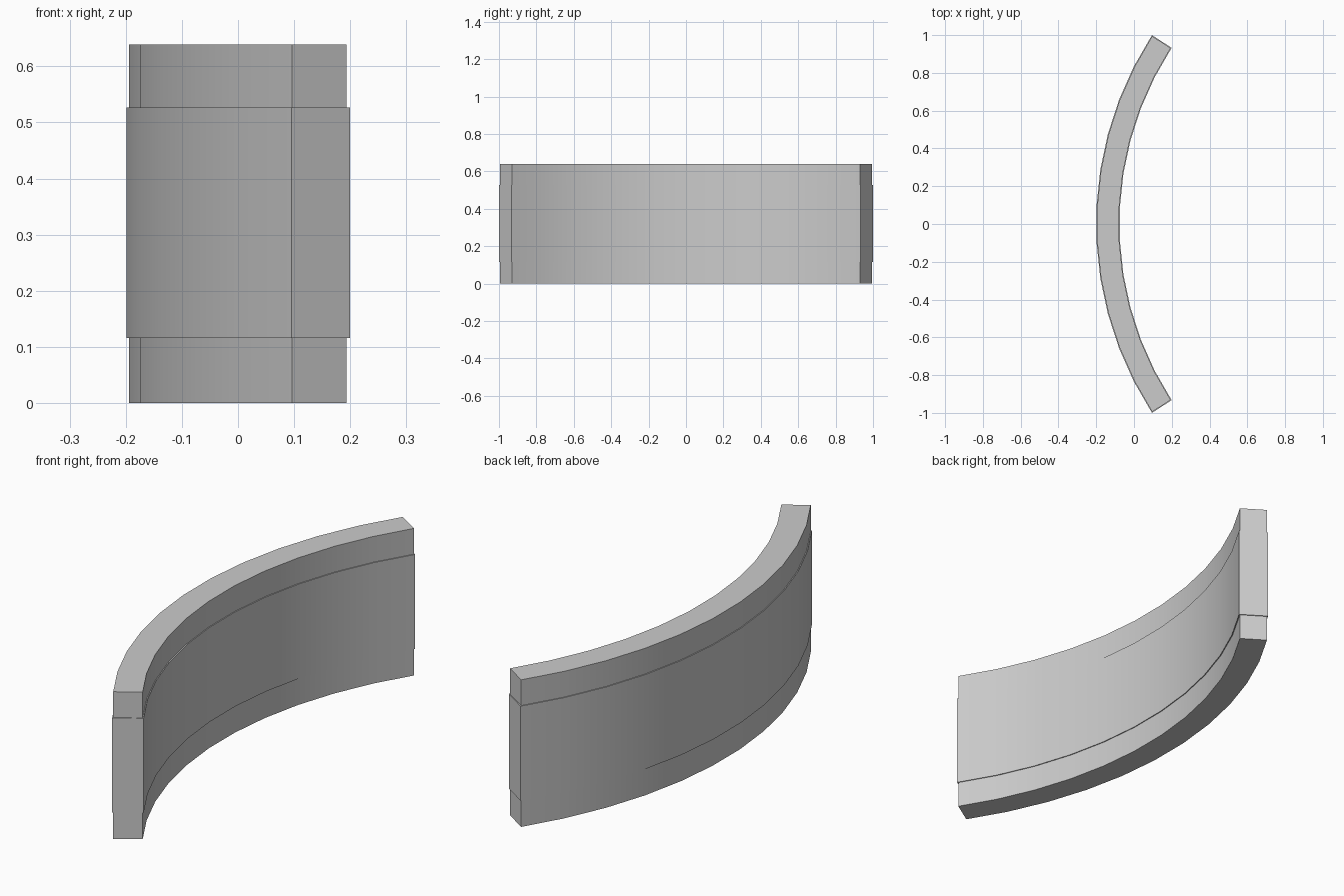
import bpy, bmesh, math

if "Cube" in bpy.data.objects:
    bpy.data.objects.remove(bpy.data.objects["Cube"])

CENTRE_X = 1.635          # centre of curvature
R_OUT, R_IN = 1.836, 1.712
HALF = math.radians(33)
SEGS = 11


def grey(name, v):
    mat = bpy.data.materials.new(name)
    mat.diffuse_color = (v, v, v, 1)
    mat.use_nodes = True
    mat.node_tree.nodes["Principled BSDF"].inputs["Base Color"].default_value = mat.diffuse_color
    return mat


def arc_block(name, z0, z1, inset=0.0, mat=None):
    """Curved wall block, inset equally on its faces and ends."""
    bm = bmesh.new()
    rings = []
    for i in range(SEGS + 1):
        a = -HALF + 2 * HALF * i / SEGS
        trim = inset if i == 0 else -inset if i == SEGS else 0
        ring = []
        for r, z in ((R_OUT - inset, z0), (R_IN + inset, z0),
                     (R_IN + inset, z1), (R_OUT - inset, z1)):
            x = CENTRE_X - r * math.cos(a) + trim * math.sin(a)
            y = r * math.sin(a) + trim * math.cos(a)
            ring.append(bm.verts.new((x, y, z)))
        rings.append(ring)
    for p, q in zip(rings, rings[1:]):
        for k in range(4):
            n = (k + 1) % 4
            bm.faces.new((p[k], p[n], q[n], q[k]))
    bm.faces.new(rings[0])
    bm.faces.new(rings[-1])
    bmesh.ops.recalc_face_normals(bm, faces=bm.faces)
    me = bpy.data.meshes.new(name)
    bm.to_mesh(me)
    bm.free()
    ob = bpy.data.objects.new(name, me)
    bpy.context.collection.objects.link(ob)
    if mat:
        me.materials.append(mat)
    # Soft shading round the curve, crisp corners
    bpy.ops.object.select_all(action='DESELECT')
    bpy.context.view_layer.objects.active = ob
    ob.select_set(True)
    bpy.ops.object.shade_smooth_by_angle(angle=math.radians(30))


# Darker, slightly recessed rails above and below the main panel
rail_grey = grey("rail_grey", 0.53)
arc_block("bottom_rail", 0.0, 0.116, 0.004, rail_grey)
arc_block("wall_panel", 0.116, 0.527)
arc_block("top_rail", 0.527, 0.639, 0.004, rail_grey)
